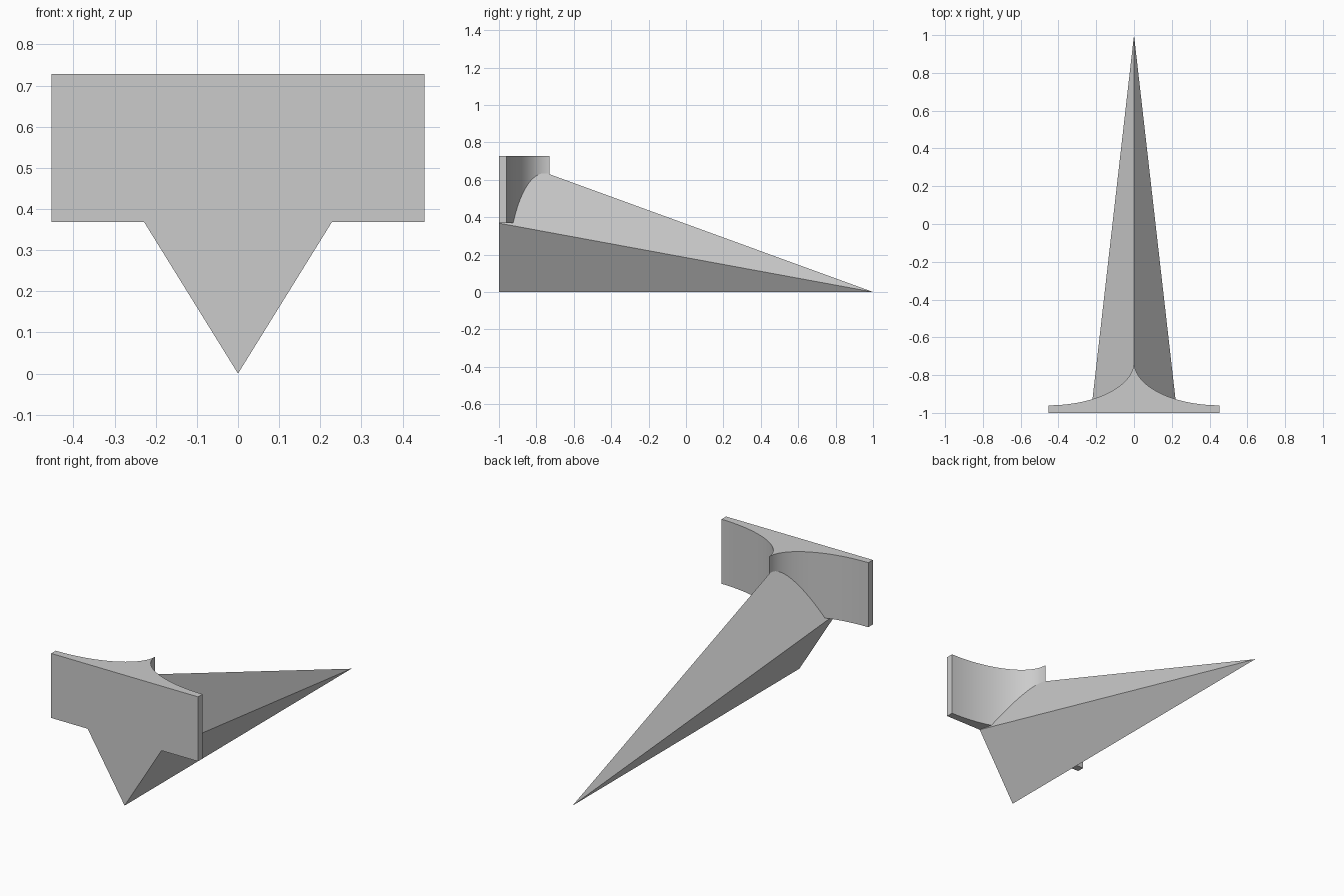
import bpy
import bmesh
from math import sin, cos, pi

cube = bpy.data.objects.get("Cube")
if cube:
    bpy.data.objects.remove(cube, do_unlink=True)

GREY = (0.6, 0.6, 0.6, 1.0)
HALF_WIDTH = 0.453     # half width of the plate
BOTTOM, TOP = 0.368, 0.728
SPIKE_HALF = 0.228     # half width of the spike at its base
STEPS = 32

grey = bpy.data.materials.new("plain grey")
grey.use_nodes = True
grey.diffuse_color = GREY
grey.node_tree.nodes["Principled BSDF"].inputs["Base Color"].default_value = GREY


def finish(name, bm):
    """Turn a bmesh into a named grey object with outward normals."""
    bmesh.ops.recalc_face_normals(bm, faces=bm.faces)
    mesh = bpy.data.meshes.new(name)
    bm.to_mesh(mesh)
    bm.free()
    mesh.materials.append(grey)
    obj = bpy.data.objects.new(name, mesh)
    bpy.context.collection.objects.link(obj)
    return obj


# Back plate: flat front, two concave elliptical sweeps meeting in a cusp
sweep = [(HALF_WIDTH * (1 - cos(t)), -0.73 - 0.23 * sin(t))
         for t in (i / STEPS * pi / 2 for i in range(STEPS + 1))]
right_half = sweep + [(HALF_WIDTH, -1.0)]
outline = right_half + [(-x, y) for x, y in reversed(right_half[1:])]

bm = bmesh.new()
base = bm.faces.new([bm.verts.new((x, y, BOTTOM)) for x, y in outline])
top = bmesh.ops.extrude_face_region(bm, geom=[base])
bmesh.ops.translate(bm, vec=(0, 0, TOP - BOTTOM),
                    verts=[g for g in top["geom"] if isinstance(g, bmesh.types.BMVert)])
plate = finish("flared_plate", bm)
bpy.ops.object.select_all(action="DESELECT")
plate.select_set(True)
bpy.context.view_layer.objects.active = plate
bpy.ops.object.shade_smooth_by_angle(angle=pi / 6)

# Spike: diamond section tapering to a point, its upper end buried in the plate
bm = bmesh.new()
keel = bm.verts.new((0, -1, 0))
left = bm.verts.new((SPIKE_HALF, -1, BOTTOM))
right = bm.verts.new((-SPIKE_HALF, -1, BOTTOM))
ridge = bm.verts.new((0, -0.9, TOP * 0.95))
tip = bm.verts.new((0, 1, 0))
bm.faces.new((keel, left, right))
bm.faces.new((right, left, ridge))
for side in (left, right):
    bm.faces.new((keel, side, tip))
    bm.faces.new((ridge, side, tip))
finish("tapered_spike", bm)
